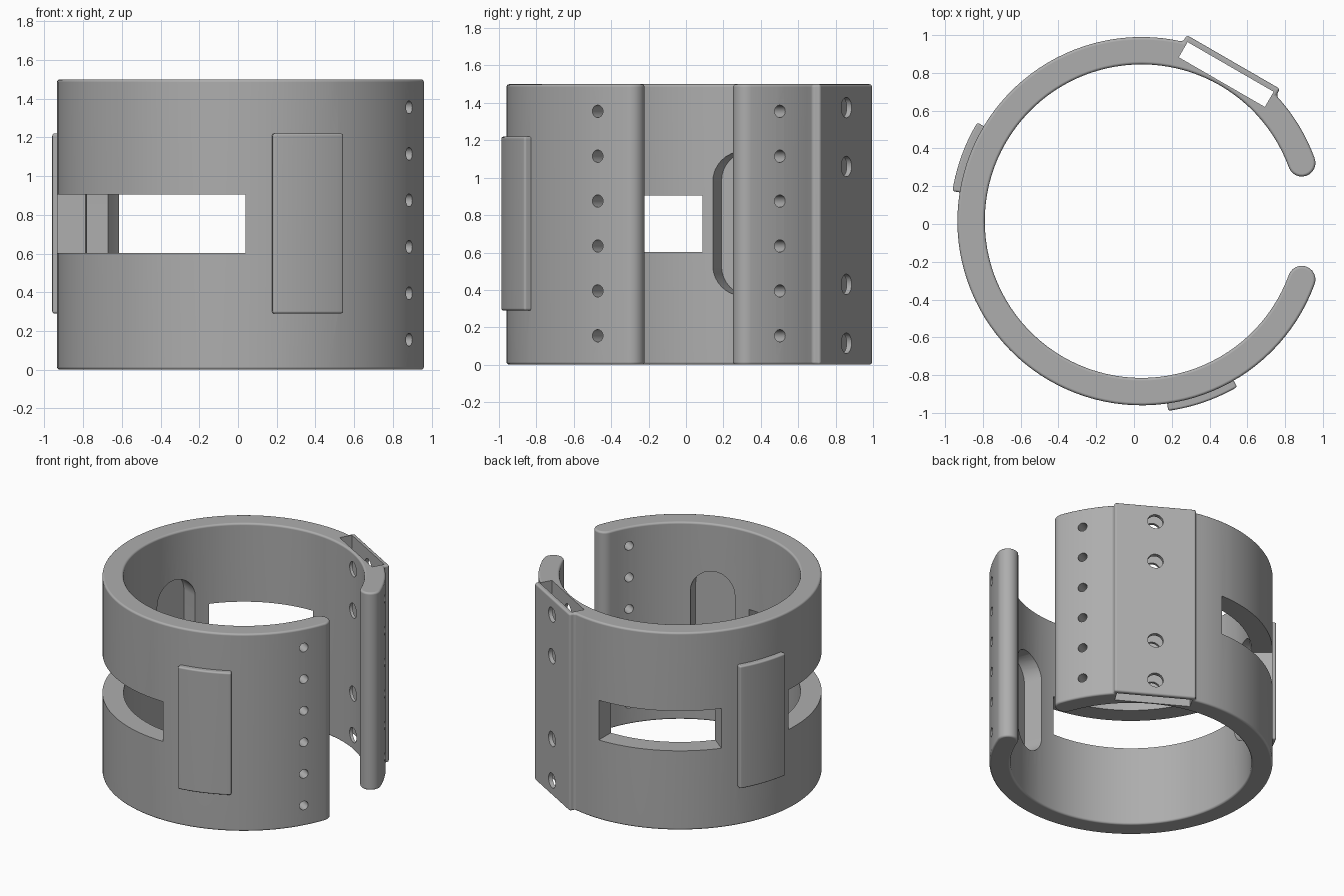
import bpy, bmesh
from math import sin, cos, pi, radians
from mathutils import Matrix, Vector

if "Cube" in bpy.data.objects:
    bpy.data.objects.remove(bpy.data.objects["Cube"])

CENTRE = Vector((0.04, 0.015, 0))
OUTER, INNER, HEIGHT, MIDZ = 0.975, 0.83, 1.5, 0.755
MID, CAP = (OUTER + INNER) / 2, (OUTER - INNER) / 2

grey = bpy.data.materials.new("plain grey")
grey.use_nodes = True
colour = (0.42, 0.42, 0.42, 1)
grey.diffuse_color = colour
grey.node_tree.nodes["Principled BSDF"].inputs["Base Color"].default_value = colour


def arc(r, a0, a1, n, cx=0, cy=0):
    steps = [radians(a0 + (a1 - a0) * i / n) for i in range(n + 1)]
    return [(cx + r * cos(a), cy + r * sin(a)) for a in steps]


def upright():
    return Matrix.Translation(CENTRE)


def radial(angle, z):
    """Frame with local x along the wall, y up and z pointing outwards."""
    a = radians(angle)
    m = Matrix(((-sin(a), 0, cos(a)), (cos(a), 0, sin(a)), (0, 1, 0))).to_4x4()
    return Matrix.Translation(CENTRE + Vector((0, 0, z))) @ m


def prism(name, outline, h0, h1, frame):
    bm = bmesh.new()
    base = bm.faces.new([bm.verts.new((x, y, h0)) for x, y in outline])
    top = bmesh.ops.extrude_face_region(bm, geom=[base])["geom"]
    verts = [v for v in top if isinstance(v, bmesh.types.BMVert)]
    bmesh.ops.translate(bm, verts=verts, vec=(0, 0, h1 - h0))
    bmesh.ops.recalc_face_normals(bm, faces=bm.faces)
    bm.transform(frame)
    mesh = bpy.data.meshes.new(name)
    bm.to_mesh(mesh)
    bm.free()
    mesh.materials.append(grey)
    ob = bpy.data.objects.new(name, mesh)
    bpy.context.collection.objects.link(ob)
    return ob


def apply_modifier(ob, kind, **settings):
    mod = ob.modifiers.new(kind.title(), kind)
    for key, value in settings.items():
        setattr(mod, key, value)
    bpy.context.view_layer.objects.active = ob
    bpy.ops.object.modifier_apply(modifier=mod.name)


def combine(ob, tool, operation):
    apply_modifier(ob, "BOOLEAN", object=tool, operation=operation, solver="EXACT")
    bpy.data.objects.remove(tool)


def round_edges(ob, width):
    apply_modifier(ob, "BEVEL", width=width, segments=3,
                   limit_method="ANGLE", angle_limit=radians(35))


def sector(r0, r1, a0, a1, n=24):
    return arc(r1, a0, a1, n) + arc(r0, a1, a0, n)


# Open ring with rounded ends and a flat strap housing on the outside
END, HOUSING, HALF, FLAT = 20, 60, 0.285, 0.973
ha = radians(HOUSING)
corners = [(FLAT * cos(ha) - t * sin(ha), FLAT * sin(ha) + t * cos(ha))
           for t in (-HALF, HALF)]
e = radians(END)
outline = arc(OUTER, END, HOUSING - 17, 8) + corners
outline += arc(OUTER, HOUSING + 17, 360 - END, 84)
outline += arc(CAP, -END, -END + 180, 12, MID * cos(e), -MID * sin(e))[1:-1]
outline += arc(INNER, 360 - END, END, 96)
outline += arc(CAP, END + 180, END + 360, 12, MID * cos(e), MID * sin(e))[1:-1]
cuff = prism("cuff_ring", outline, 0, HEIGHT, upright())
round_edges(cuff, 0.015)

# Raised curved pads, each with a rounded pocket behind it
for angle in (-71, 160):
    pad = prism("pad", sector(0.96, 1.014, angle - 11, angle + 11, 10),
                0.29, 1.22, upright())
    round_edges(pad, 0.012)
    combine(cuff, pad, "UNION")
    r, straight = 0.16, 0.225
    stadium = arc(r, 0, 180, 16, 0, straight) + arc(r, 180, 360, 16, 0, -straight)
    pocket = prism("pocket", stadium, 0.7, 0.95, radial(angle, MIDZ))
    combine(cuff, pocket, "DIFFERENCE")

# Windows through the wall
for a0, a1 in ((90, 142), (175, 270)):
    window = prism("window", sector(0.7, 1.1, a0, a1), 0.603, 0.905, upright())
    combine(cuff, window, "DIFFERENCE")

# Strap slot through the housing, top to bottom
w = 0.263
slot = prism("slot", [(-w, -1), (w, -1), (w, 1), (-w, 1)], 0.85, 0.943,
             radial(HOUSING, MIDZ))
combine(cuff, slot, "DIFFERENCE")

# Screw holes in the housing and lacing holes beside both ends
holes = [(HOUSING, z, 0.055) for z in (0.115, 0.43, 1.06, 1.375)]
holes += [(a, 0.155 + 0.24 * i, 0.033) for a in (-30, 30) for i in range(6)]
for angle, z, r in holes:
    hole = prism("hole", arc(r, 0, 345, 23), 0.7, 1.1, radial(angle, z))
    combine(cuff, hole, "DIFFERENCE")

# Smooth shading with crisp edges
bpy.ops.object.select_all(action="DESELECT")
cuff.select_set(True)
bpy.context.view_layer.objects.active = cuff
bpy.ops.object.shade_smooth_by_angle(angle=radians(32))
weighted = cuff.modifiers.new("Weighted", "WEIGHTED_NORMAL")
weighted.keep_sharp = True
